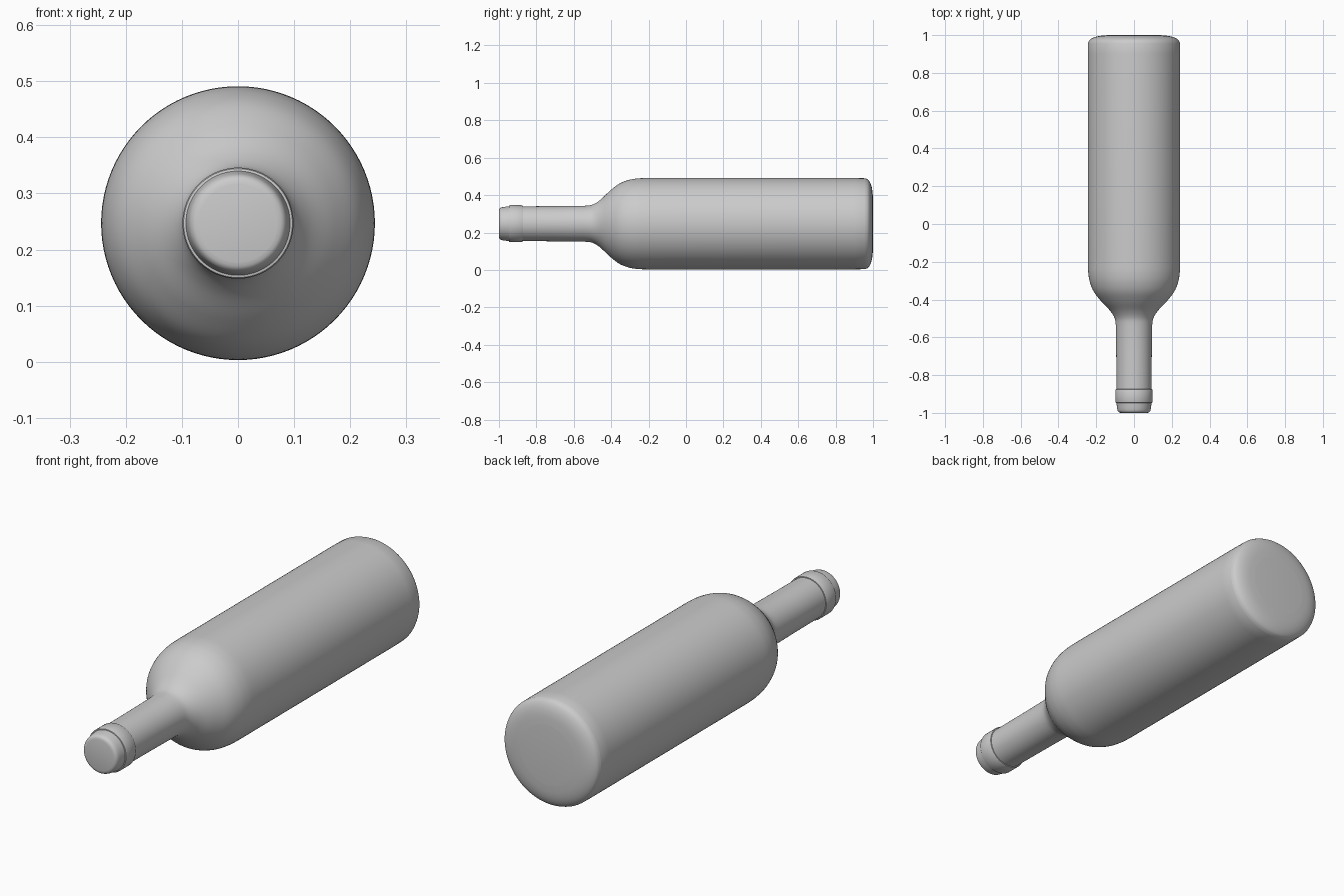
import bpy, bmesh, math

if "Cube" in bpy.data.objects:
    bpy.data.objects.remove(bpy.data.objects["Cube"])

AXIS_Z = 0.247   # height of the bottle's axis
SIDES = 96


def smooth_path(pts, steps=6):
    """Catmull-Rom curve through (y, radius) points."""
    p = [pts[0]] + pts + [pts[-1]]
    out = []
    for i in range(1, len(p) - 2):
        for s in range(steps):
            t = s / steps
            out.append(tuple(0.5 * (2 * b + (c - a) * t + (2 * a - 5 * b + 4 * c - d) * t * t
                                    + (3 * b - a - 3 * c + d) * t ** 3)
                             for a, b, c, d in zip(p[i - 1], p[i], p[i + 1], p[i + 2])))
    return out + [pts[-1]]


def lathe(name, profile, closed=False):
    """Revolve a (y, radius) profile round the bottle's axis."""
    bm = bmesh.new()
    rings = []
    for y, r in profile:
        rings.append([bm.verts.new((r * math.cos(2 * math.pi * k / SIDES), y,
                                    AXIS_Z + r * math.sin(2 * math.pi * k / SIDES)))
                      for k in range(SIDES)])
    pairs = list(zip(rings, rings[1:]))
    if closed:
        pairs.append((rings[-1], rings[0]))
    else:
        bm.faces.new(rings[0])
        bm.faces.new(rings[-1])
    for a, b in pairs:
        for k in range(SIDES):
            n = (k + 1) % SIDES
            bm.faces.new((a[k], a[n], b[n], b[k]))
    bmesh.ops.recalc_face_normals(bm, faces=bm.faces)
    mesh = bpy.data.meshes.new(name)
    bm.to_mesh(mesh)
    bm.free()
    obj = bpy.data.objects.new(name, mesh)
    bpy.context.collection.objects.link(obj)
    bpy.ops.object.select_all(action='DESELECT')
    obj.select_set(True)
    bpy.context.view_layer.objects.active = obj
    bpy.ops.object.shade_smooth_by_angle(angle=math.radians(35))
    return obj


# Bottle: rounded mouth, neck, shoulder, cylinder, rounded base
mouth = smooth_path([(-1.0, 0.070), (-0.996, 0.081), (-0.983, 0.088), (-0.945, 0.093)], 4)
neck = [(-0.87, 0.093), (-0.70, 0.094)]
shoulder = smooth_path([(-0.54, 0.096), (-0.50, 0.102), (-0.46, 0.126), (-0.41, 0.173),
                        (-0.36, 0.212), (-0.31, 0.233), (-0.26, 0.242), (-0.21, 0.244)])
base = smooth_path([(0.958, 0.243), (0.975, 0.234), (0.988, 0.212),
                    (0.996, 0.180), (1.0, 0.135)], 5)
lathe("bottle", mouth + neck + shoulder + [(0.90, 0.244)] + base)

# Collar around the mouth
lathe("neck_collar", [(-0.948, 0.088), (-0.946, 0.097), (-0.941, 0.099),
                      (-0.879, 0.099), (-0.875, 0.097), (-0.874, 0.088)], closed=True)
